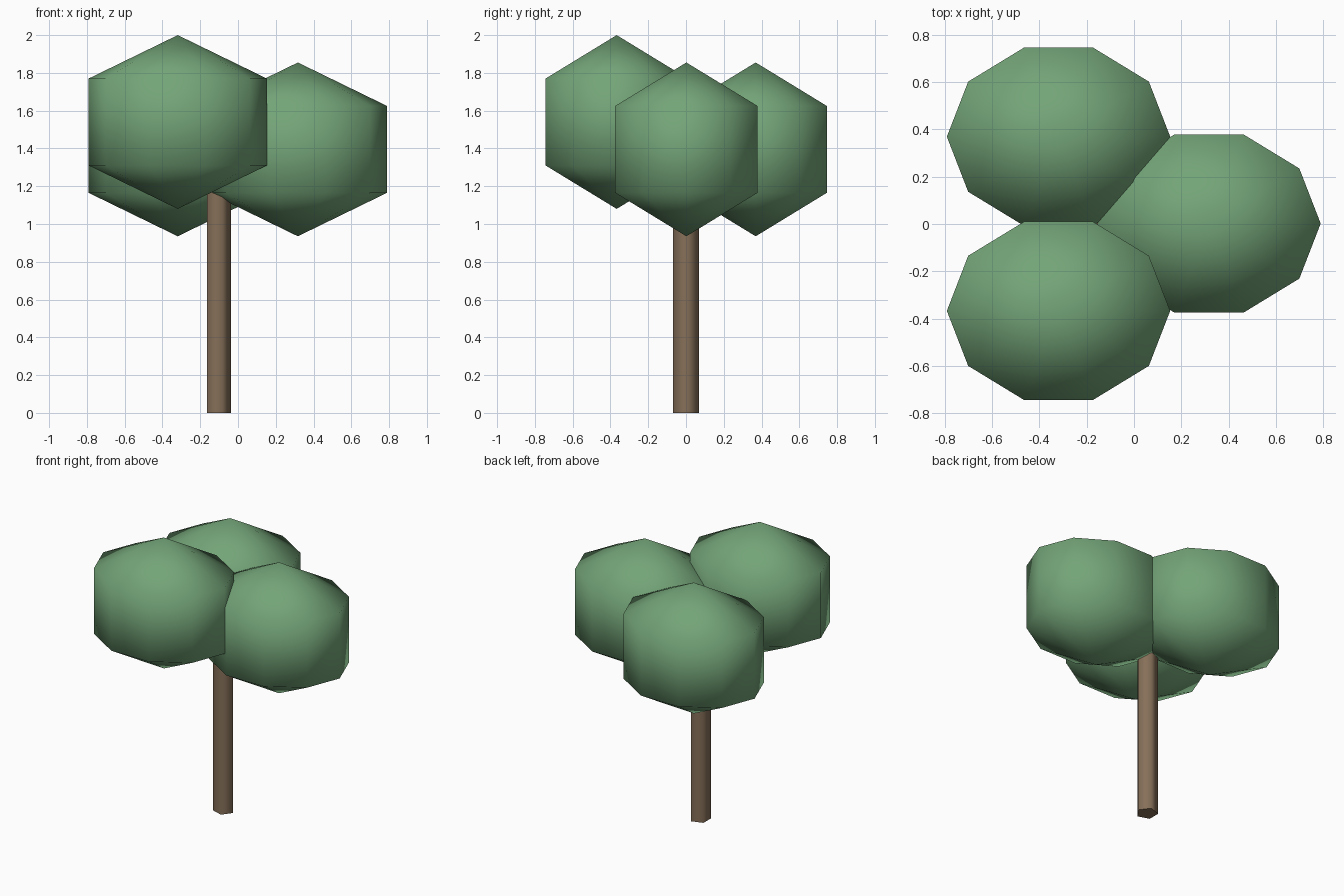
import bpy, bmesh, math

if "Cube" in bpy.data.objects:
    bpy.data.objects.remove(bpy.data.objects["Cube"])


def material(name, color):
    m = bpy.data.materials.new(name)
    m.diffuse_color = (*color, 1)
    m.use_nodes = True
    m.node_tree.nodes["Principled BSDF"].inputs["Base Color"].default_value = m.diffuse_color
    return m


GREEN = material("leaf green", (0.174, 0.375, 0.188))
BROWN = material("bark brown", (0.24, 0.162, 0.10))


def ring(bm, count, rx, ry, z):
    """Closed ring of vertices, the first one on the +x axis."""
    step = 2 * math.pi / count
    return [bm.verts.new((rx * math.cos(i * step), ry * math.sin(i * step), z))
            for i in range(count)]


def bridge(bm, low, high):
    n = len(low)
    for i in range(n):
        j = (i + 1) % n
        bm.faces.new((low[i], low[j], high[j], high[i]))


def finish(bm, name, mat, location, angle):
    bmesh.ops.recalc_face_normals(bm, faces=bm.faces)
    mesh = bpy.data.meshes.new(name)
    bm.to_mesh(mesh)
    bm.free()
    mesh.materials.append(mat)
    obj = bpy.data.objects.new(name, mesh)
    obj.location = location
    bpy.context.collection.objects.link(obj)
    bpy.ops.object.select_all(action='DESELECT')
    obj.select_set(True)
    bpy.context.view_layer.objects.active = obj
    bpy.ops.object.shade_smooth_by_angle(angle=math.radians(angle))


def foliage(name, location):
    """Ten-sided, three-band low-poly ball, wider in x."""
    bm = bmesh.new()
    rx, ry, h = 0.472, 0.396, 0.46
    low = ring(bm, 10, rx, ry, -h / 2)
    high = ring(bm, 10, rx, ry, h / 2)
    bridge(bm, low, high)
    for loop, z in ((low, -h), (high, h)):
        pole = bm.verts.new((0, 0, z))
        for i in range(10):
            bm.faces.new((loop[i], loop[(i + 1) % 10], pole))
    finish(bm, name, GREEN, location, 180)


# Leaf clumps
foliage("front_foliage", (-0.319, -0.367, 1.54))
foliage("back_foliage", (-0.319, 0.369, 1.395))
foliage("right_foliage", (0.317, 0.002, 1.395))

# Five-sided trunk with flat caps
bm = bmesh.new()
bottom = ring(bm, 5, 0.071, 0.071, 0)
top = ring(bm, 5, 0.071, 0.071, 1.35)
bridge(bm, bottom, top)
bm.faces.new(bottom)
bm.faces.new(top)
finish(bm, "trunk", BROWN, (-0.108, 0, 0), 80)
